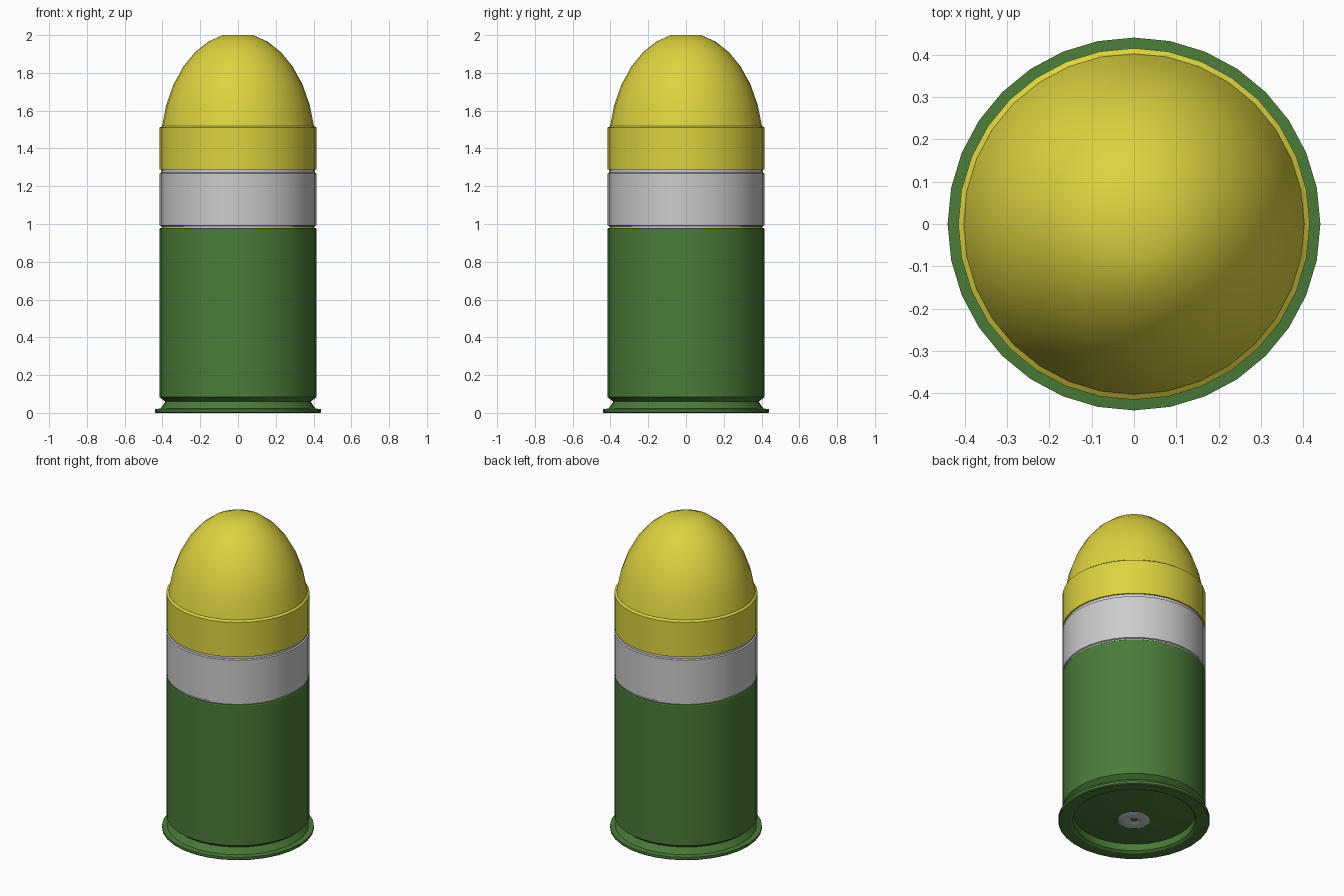
import bpy, bmesh, math

if "Cube" in bpy.data.objects:
    bpy.data.objects.remove(bpy.data.objects["Cube"])

SIDES = 32


def material(name, color):
    m = bpy.data.materials.new(name)
    m.diffuse_color = color
    m.use_nodes = True
    m.node_tree.nodes["Principled BSDF"].inputs["Base Color"].default_value = m.diffuse_color
    return m


def lathe(name, profile, mat=None):
    """Revolve (radius, height) points about z; radius 0 makes a pole."""
    bm = bmesh.new()
    rings = []
    for r, z in profile:
        if r == 0:
            rings.append([bm.verts.new((0, 0, z))] * SIDES)
        else:
            rings.append([bm.verts.new((r * math.cos(a), r * math.sin(a), z))
                          for a in (i * math.tau / SIDES for i in range(SIDES))])
    for low, high in zip(rings, rings[1:]):
        for i in range(SIDES):
            j = (i + 1) % SIDES
            corners = dict.fromkeys((low[i], low[j], high[j], high[i]))
            bm.faces.new(list(corners))
    bmesh.ops.recalc_face_normals(bm, faces=bm.faces)
    mesh = bpy.data.meshes.new(name)
    bm.to_mesh(mesh)
    bm.free()
    obj = bpy.data.objects.new(name, mesh)
    bpy.context.collection.objects.link(obj)
    if mat:
        mesh.materials.append(mat)
    bpy.ops.object.select_all(action='DESELECT')
    obj.select_set(True)
    bpy.context.view_layer.objects.active = obj
    bpy.ops.object.shade_smooth_by_angle(angle=math.radians(30))
    return obj


green = material("green", (0.07, 0.20, 0.04, 1))
yellow = material("yellow", (0.72, 0.65, 0.05, 1))

# Casing: dished base, flange, extraction groove, straight wall
lathe("casing", [
    (0, 0.01), (0.09, 0.01), (0.35, 0.05), (0.355, 0.01), (0.37, 0.0),
    (0.435, 0.0), (0.44, 0.005), (0.44, 0.02), (0.41, 0.023), (0.385, 0.06),
    (0.415, 0.083), (0.415, 0.975), (0.412, 0.98), (0.40, 0.98), (0, 0.98)], green)

# Primer in the middle of the base, with a small dimple
lathe("primer", [
    (0, 0.012), (0.02, 0.01), (0.035, 0.002), (0.085, 0.002), (0.094, 0.006),
    (0.094, 0.03), (0, 0.03)])

# Driving band with a thin recessed step at each end
lathe("driving_band", [
    (0.395, 0.983), (0.408, 0.983), (0.408, 0.99), (0.415, 0.993),
    (0.415, 1.268), (0.407, 1.272), (0.407, 1.288), (0.395, 1.288)])

# Projectile: core inside the band, short cylinder, then an elliptical nose
nose = [(0.41 * math.cos(a), 1.4 + 0.612 * math.sin(a))
        for a in (math.radians(11.25 * k) for k in range(1, 8))]
lathe("projectile", [
    (0, 0.975), (0.402, 0.975), (0.402, 1.288), (0.415, 1.288), (0.415, 1.51)]
    + nose + [(0, 2.0)], yellow)
